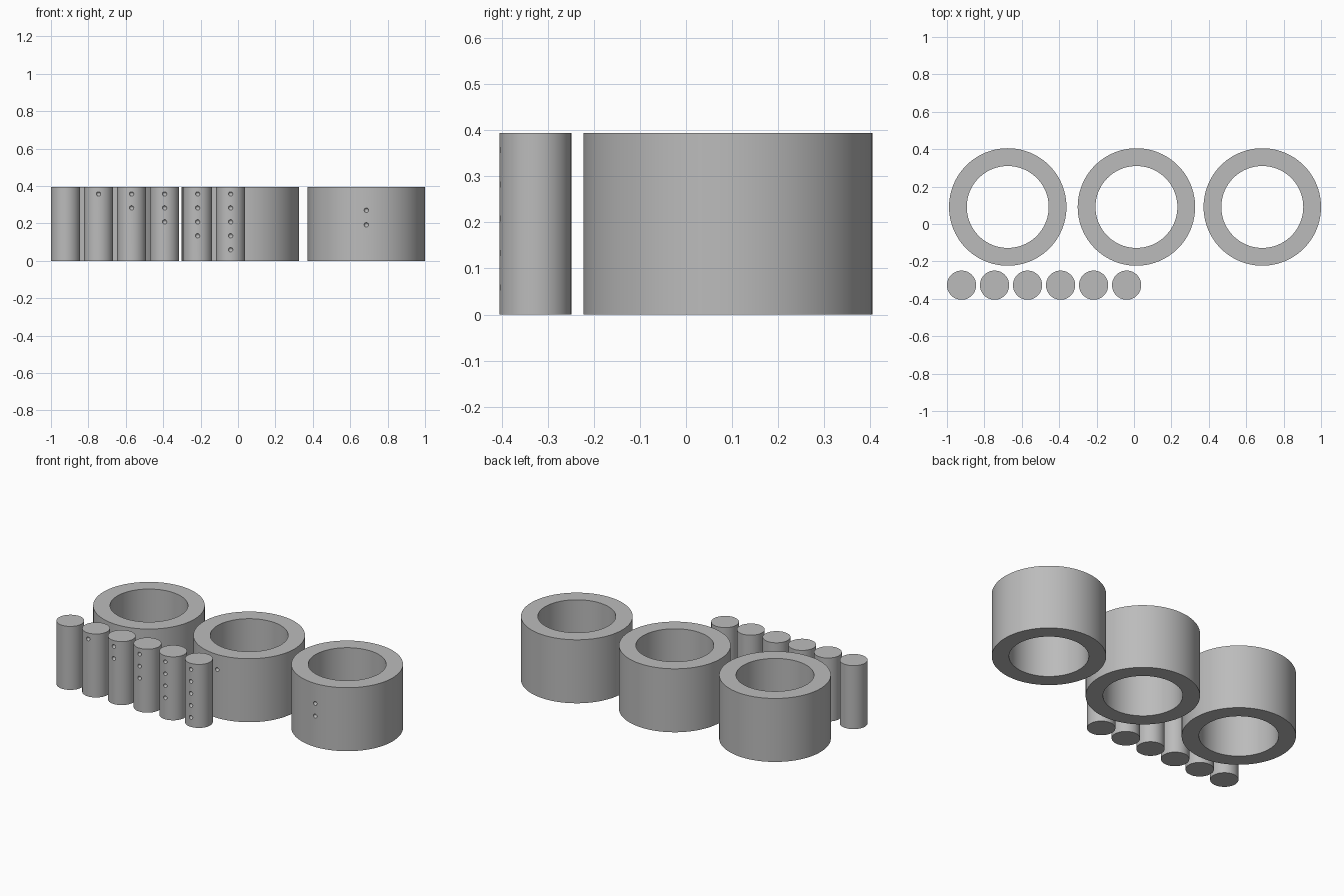
import bpy
import math

cube = bpy.data.objects.get("Cube")
if cube:
    bpy.data.objects.remove(cube, do_unlink=True)

HEIGHT = 0.394
PIT_RADIUS = 0.012

grey = bpy.data.materials.new("plain grey")
grey.use_nodes = True
grey.diffuse_color = (0.5, 0.5, 0.5, 1)
grey.node_tree.nodes["Principled BSDF"].inputs["Base Color"].default_value = (0.5, 0.5, 0.5, 1)


def cylinder(name, x, y, radius, height=HEIGHT, sides=96):
    bpy.ops.mesh.primitive_cylinder_add(vertices=sides, radius=radius, depth=height,
                                        location=(x, y, HEIGHT / 2))
    obj = bpy.context.object
    obj.name = name
    obj.data.materials.append(grey)
    return obj


def cut(obj, cutter):
    """Subtract a cutter from the part and discard the cutter."""
    cutter.hide_render = True
    mod = obj.modifiers.new("cut", "BOOLEAN")
    mod.operation = "DIFFERENCE"
    mod.solver = "EXACT"
    mod.object = cutter
    bpy.context.view_layer.objects.active = obj
    bpy.ops.object.modifier_apply(modifier=mod.name)
    bpy.data.objects.remove(cutter, do_unlink=True)


def drill_pits(obj, x, front_y, heights):
    """Small round dimples down the front of a part."""
    for z in heights:
        bpy.ops.mesh.primitive_uv_sphere_add(segments=20, ring_count=12, radius=PIT_RADIUS,
                                             location=(x, front_y, z))
        pit = bpy.context.object
        pit.data.materials.append(grey)
        cut(obj, pit)


def smooth(obj):
    bpy.ops.object.select_all(action="DESELECT")
    obj.select_set(True)
    bpy.context.view_layer.objects.active = obj
    bpy.ops.object.shade_smooth_by_angle(angle=math.radians(35))


# Three thick rings, marked with none, one and two dimples
RING_Y, RING_OUTER, RING_INNER = 0.091, 0.314, 0.219
rings = [("left_ring", 0.686, [0.27, 0.192]),
         ("middle_ring", 0.013, [0.30]),
         ("right_ring", -0.675, [])]
for name, x, heights in rings:
    ring = cylinder(name, x, RING_Y, RING_OUTER)
    cut(ring, cylinder("bore", x, RING_Y, RING_INNER, HEIGHT * 2))
    drill_pits(ring, x, RING_Y - RING_OUTER, heights)
    smooth(ring)

# Row of six rods, marked with zero to five dimples
ROD_Y, ROD_RADIUS = -0.327, 0.078
for i in range(6):
    x = -0.922 + i * 0.1765
    rod = cylinder(f"rod_{i}", x, ROD_Y, ROD_RADIUS, sides=64)
    drill_pits(rod, x, ROD_Y - ROD_RADIUS, [0.357 - k * 0.0745 for k in range(i)])
    smooth(rod)
